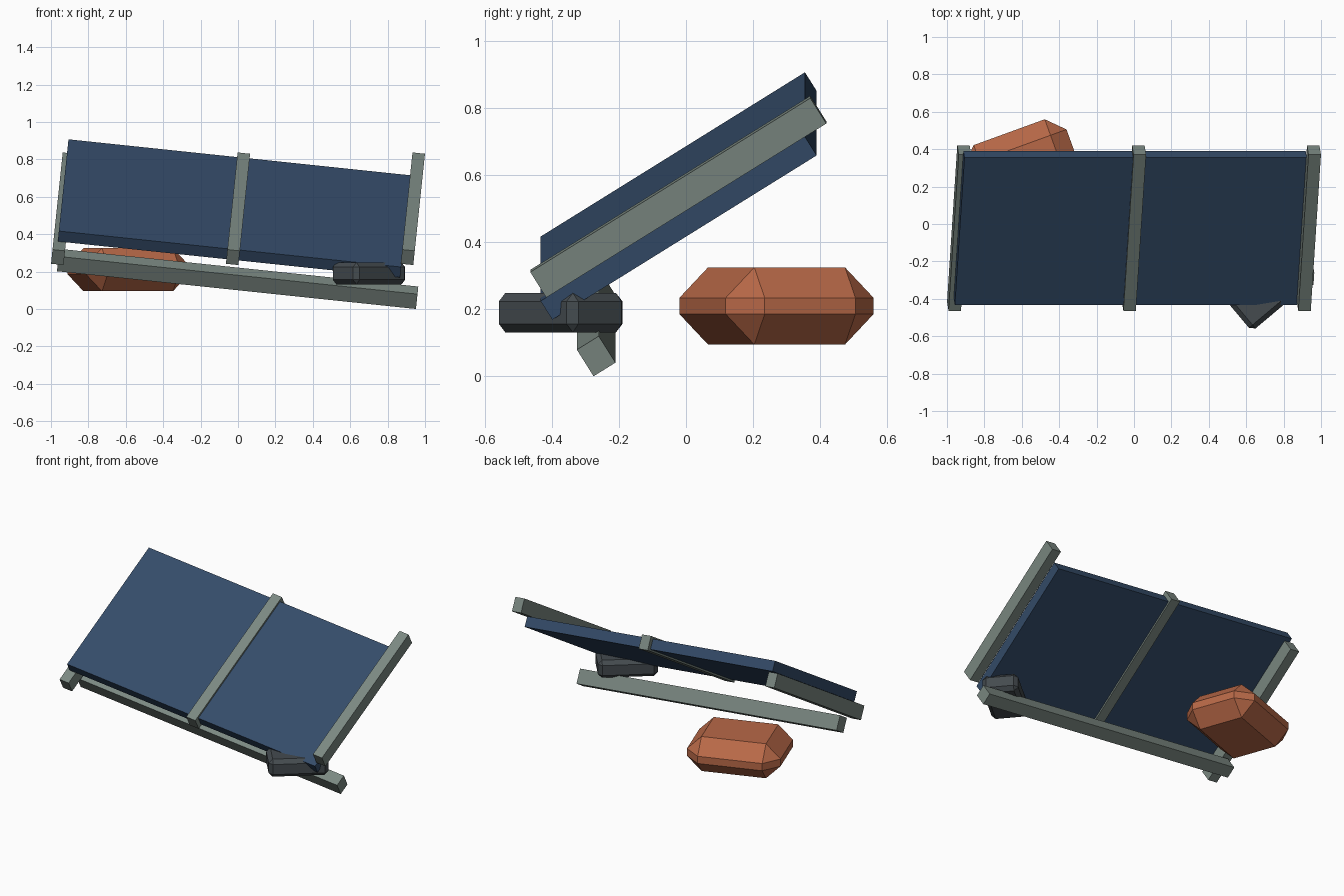
import bpy
import bmesh
from math import radians
from mathutils import Matrix, Vector

old = bpy.data.objects.get("Cube")
if old:
    bpy.data.objects.remove(old, do_unlink=True)


def material(name, rgb):
    mat = bpy.data.materials.new(name)
    mat.use_nodes = True
    colour = (*rgb, 1)
    mat.diffuse_color = colour
    mat.node_tree.nodes["Principled BSDF"].inputs["Base Color"].default_value = colour
    return mat


navy = material("navy_cloth", (0.034, 0.071, 0.14))
grey = material("weathered_grey", (0.195, 0.245, 0.22))
rust = material("rust_orange", (0.48, 0.14, 0.064))
slate = material("dark_slate", (0.058, 0.07, 0.078))


def box(name, size, location, rotation, mat, chamfer=0):
    """Box with real dimensions, flat faces and an optional chamfer."""
    bm = bmesh.new()
    bmesh.ops.create_cube(bm, size=1, matrix=Matrix.Diagonal(Vector((*size, 1))))
    mesh = bpy.data.meshes.new(name)
    bm.to_mesh(mesh)
    bm.free()
    mesh.materials.append(mat)
    obj = bpy.data.objects.new(name, mesh)
    obj.location = location
    obj.rotation_euler = rotation
    bpy.context.collection.objects.link(obj)
    if chamfer:
        mod = obj.modifiers.new("chamfer", 'BEVEL')
        mod.width = chamfer
        mod.segments = 1
        mod.limit_method = 'NONE'
    return obj


# Fallen panel, pitched back and rolled to one side
lean = (radians(32), radians(6), 0)
box("panel", (1.84, 0.93, 0.066), (-0.02, -0.022, 0.538), lean, navy)

# Battens across the panel
for name, x in (("right_batten", -0.935), ("middle_batten", 0), ("left_batten", 0.935)):
    box(name, (0.067, 0.985, 0.09), (x, -0.023, 0.536), lean, grey)

# Loose rail under the front edge
box("lower_rail", (1.93, 0.077, 0.094), (-0.002, -0.268, 0.161), lean, grey)

# Chamfered blocks lying around the panel
box("orange_block", (0.586, 0.47, 0.23), (-0.587, 0.27, 0.21),
    (0, 0, radians(20)), rust, 0.091)
box("dark_block", (0.364, 0.218, 0.117), (0.7, -0.374, 0.19),
    (0, 0, radians(40)), slate, 0.025)
